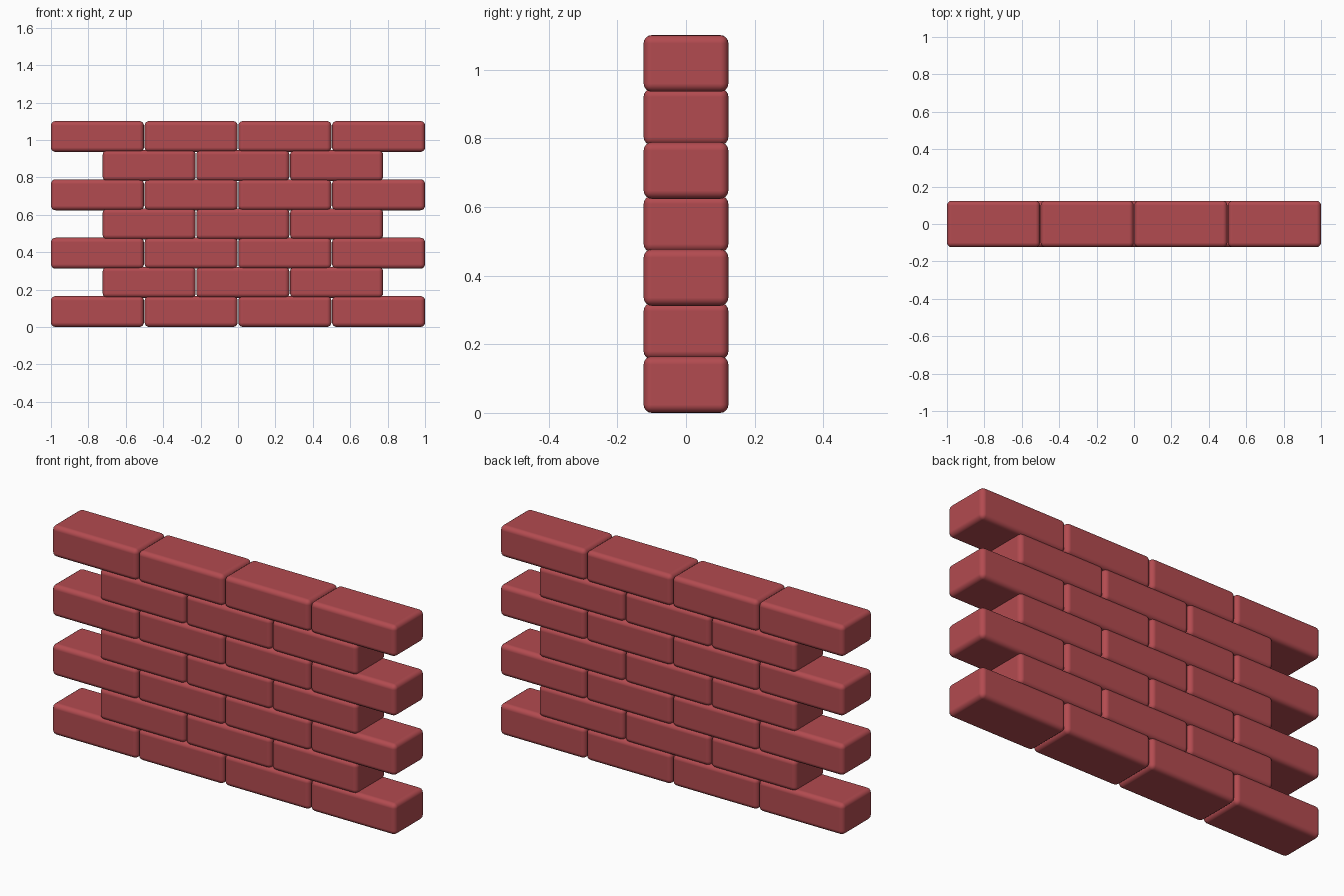
import bpy

if "Cube" in bpy.data.objects:
    bpy.data.objects.remove(bpy.data.objects["Cube"])

W, D, H = 0.497, 0.247, 0.165      # brick size
PITCH_X, PITCH_Z = 0.501, 0.156    # spacing (courses overlap slightly)
BEVEL = 0.024

# Shared brick colour
mat = bpy.data.materials.new("brick_red")
mat.diffuse_color = (0.45, 0.07, 0.08, 1)
mat.use_nodes = True
mat.node_tree.nodes["Principled BSDF"].inputs["Base Color"].default_value = mat.diffuse_color


def brick(name, x, z):
    """One rounded brick centred at x, z."""
    bpy.ops.mesh.primitive_cube_add(size=1, location=(x, 0, z))
    ob = bpy.context.object
    ob.name = name
    ob.scale = (W, D, H)
    bpy.ops.object.transform_apply(location=False, rotation=False, scale=True)
    ob.data.materials.append(mat)
    mod = ob.modifiers.new("rounded_edges", "BEVEL")
    mod.width = BEVEL
    mod.segments = 4
    mod.harden_normals = True
    bpy.ops.object.shade_smooth()


# Seven courses: four bricks on even rows, three offset bricks on odd rows
for row in range(7):
    count, centre = (4, 0.0) if row % 2 == 0 else (3, 0.026)
    for i in range(count):
        x = centre + (i - (count - 1) / 2) * PITCH_X
        brick(f"brick_row{row + 1}_{i + 1}", x, H / 2 + row * PITCH_Z)
